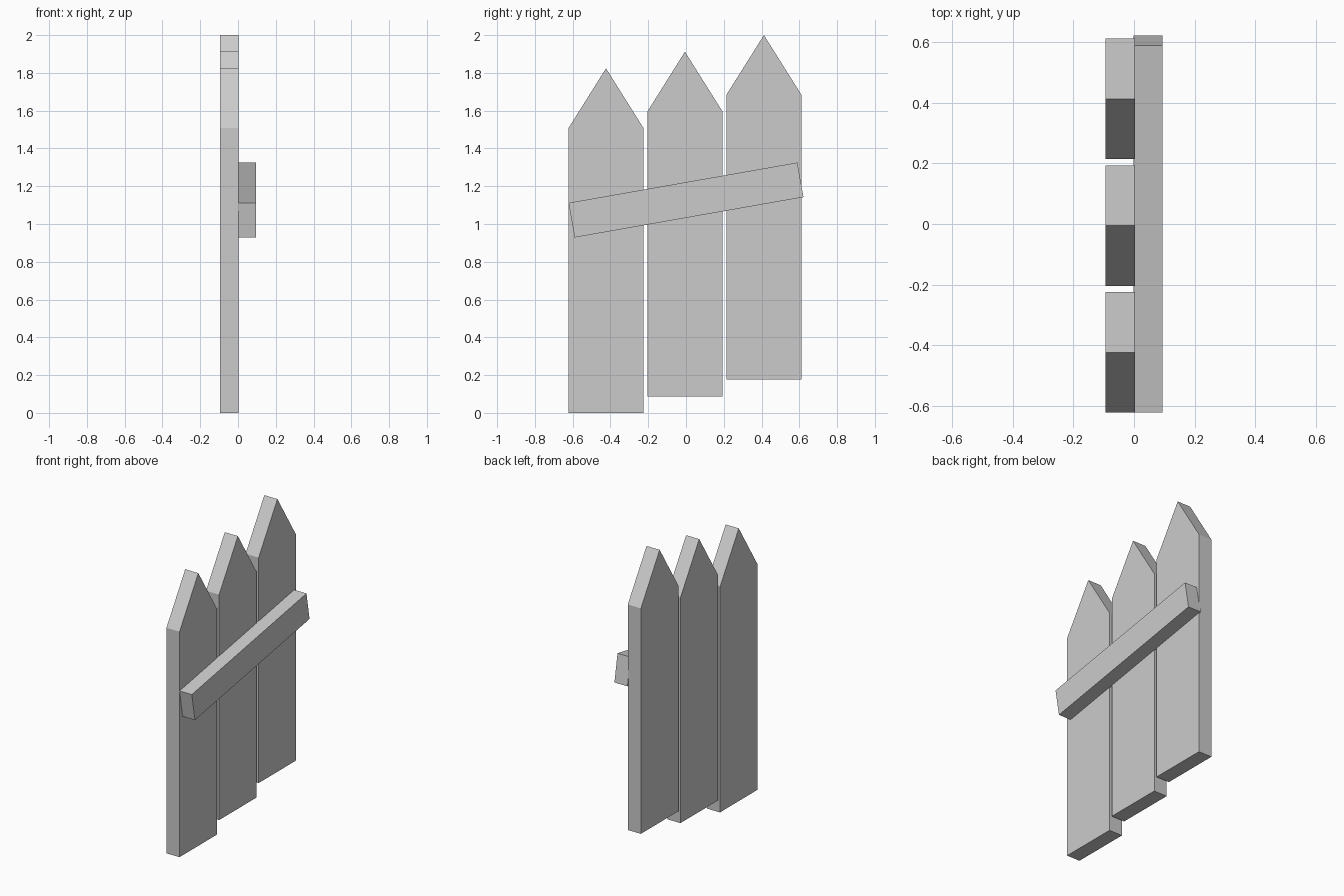
import bpy, math
from mathutils import Matrix

if "Cube" in bpy.data.objects:
    bpy.data.objects.remove(bpy.data.objects["Cube"])


def prism(name, profile, x0, x1):
    """Extrude a (y, z) outline along x."""
    n = len(profile)
    verts = [(x, y, z) for x in (x0, x1) for y, z in profile]
    faces = [tuple(reversed(range(n))), tuple(range(n, 2 * n))]
    faces += [(i, (i + 1) % n, n + (i + 1) % n, n + i) for i in range(n)]
    mesh = bpy.data.meshes.new(name)
    mesh.from_pydata(verts, [], faces)
    obj = bpy.data.objects.new(name, mesh)
    bpy.context.collection.objects.link(obj)
    return obj


# Pointed pickets, each stepped up from the last
W, SHOULDER, PEAK = 0.397, 1.508, 1.824
for i in range(3):
    y, z = -0.622 + 0.418 * i, 0.088 * i
    prism(f"picket_{i + 1}",
          [(y, z), (y + W, z), (y + W, z + SHOULDER),
           (y + W / 2, z + PEAK), (y, z + SHOULDER)],
          -0.094, 0.003)

# Sloping cross rail on the +x face
L, H = 1.23 / 2, 0.186 / 2
rail = prism("cross_rail", [(-L, -H), (L, -H), (L, H), (-L, H)], -0.002, 0.094)
rail.data.transform(Matrix.Translation((0, 0, 1.127))
                    @ Matrix.Rotation(math.radians(10), 4, 'X'))
